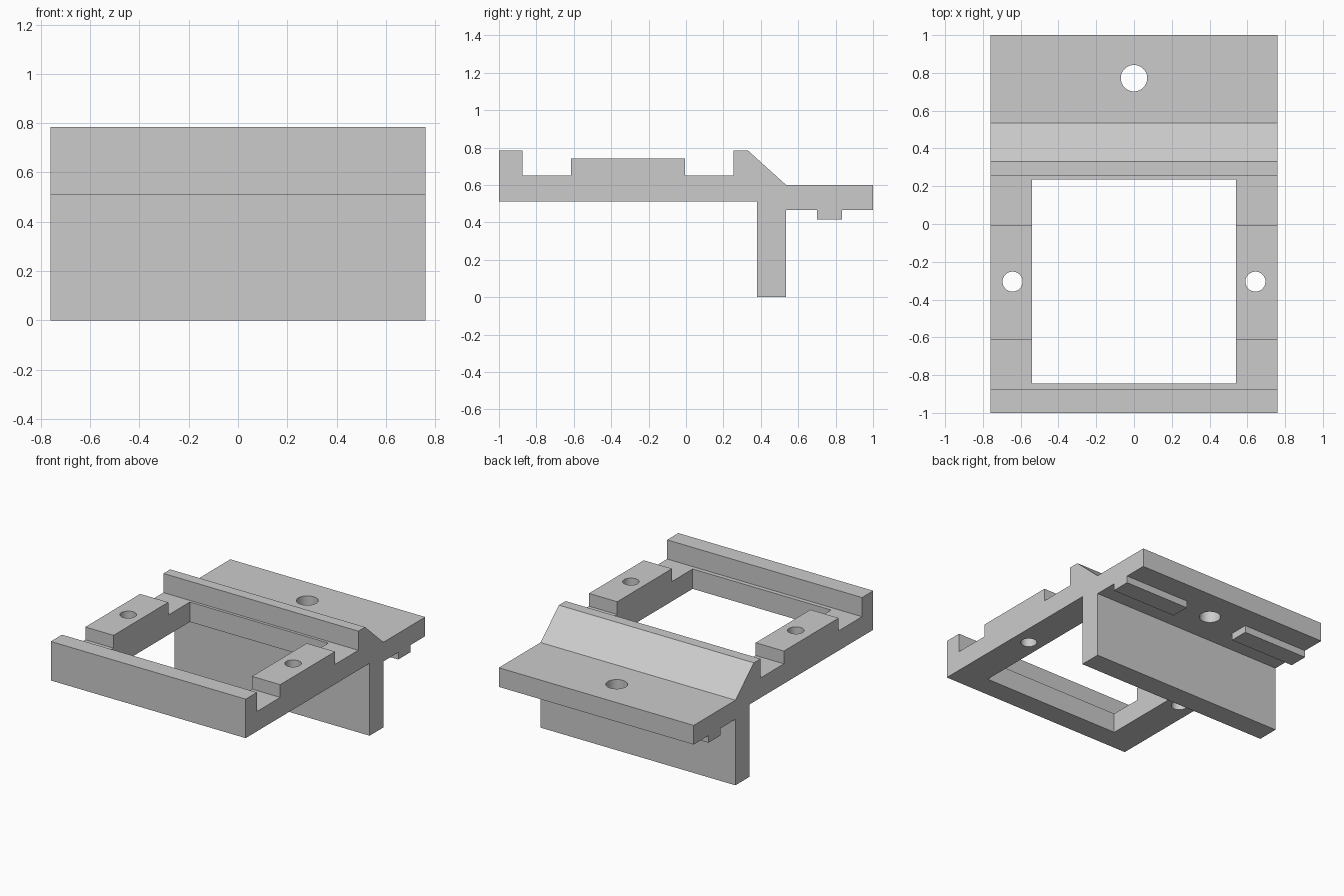
import bpy
import bmesh

if "Cube" in bpy.data.objects:
    bpy.data.objects.remove(bpy.data.objects["Cube"], do_unlink=True)

HALF_WIDTH = 0.76

grey = bpy.data.materials.new("plain grey")
grey.use_nodes = True
colour = (0.6, 0.6, 0.6, 1)
grey.diffuse_color = colour
grey.node_tree.nodes["Principled BSDF"].inputs["Base Color"].default_value = colour


def add_object(name, bm):
    bmesh.ops.recalc_face_normals(bm, faces=bm.faces)
    mesh = bpy.data.meshes.new(name)
    bm.to_mesh(mesh)
    bm.free()
    mesh.materials.append(grey)
    obj = bpy.data.objects.new(name, mesh)
    bpy.context.collection.objects.link(obj)
    return obj


def extrude_profile(name, profile, x0, x1):
    """Sweep a (y, z) outline along x."""
    bm = bmesh.new()
    face = bm.faces.new([bm.verts.new((x0, y, z)) for y, z in profile])
    swept = bmesh.ops.extrude_face_region(bm, geom=[face])["geom"]
    verts = [v for v in swept if isinstance(v, bmesh.types.BMVert)]
    bmesh.ops.translate(bm, vec=(x1 - x0, 0, 0), verts=verts)
    return add_object(name, bm)


def box(name, x0, x1, y0, y1, z0, z1):
    return extrude_profile(name, [(y0, z0), (y1, z0), (y1, z1), (y0, z1)], x0, x1)


def cylinder(name, x, y, radius):
    bm = bmesh.new()
    bmesh.ops.create_cone(bm, cap_ends=True, segments=48,
                          radius1=radius, radius2=radius, depth=2)
    bmesh.ops.translate(bm, vec=(x, y, 0.5), verts=bm.verts)
    return add_object(name, bm)


def cut(target, cutter):
    mod = target.modifiers.new(cutter.name, "BOOLEAN")
    mod.operation = "DIFFERENCE"
    mod.solver = "EXACT"
    mod.object = cutter
    cutter.hide_render = True
    cutter.hide_set(True)
    cutter.display_type = "WIRE"


# Bracket body: front lip, raised pads, sloped ridge, rear shelf, hanging wall
# and the low rib under the shelf
outline = [
    (-1, 0.51), (0.38, 0.51), (0.38, 0), (0.535, 0), (0.535, 0.465),
    (0.70, 0.465), (0.70, 0.415), (0.835, 0.415), (0.835, 0.465), (1, 0.465),
    (1, 0.60), (0.535, 0.60), (0.33, 0.785), (0.255, 0.785), (0.255, 0.65),
    (-0.005, 0.65), (-0.005, 0.74), (-0.615, 0.74), (-0.615, 0.65),
    (-0.875, 0.65), (-0.875, 0.785), (-1, 0.785),
]
body = extrude_profile("bracket_body", outline, -HALF_WIDTH, HALF_WIDTH)

# Square window through the frame
cut(body, box("window_cutter", -0.54, 0.54, -0.845, 0.235, 0.3, 1))

# Gap that splits the rib under the shelf
cut(body, box("rib_gap_cutter", -0.25, 0.25, 0.65, 0.9, 0.3, 0.465))

# Screw holes
cut(body, cylinder("shelf_hole_cutter", 0, 0.772, 0.07))
for side, x in (("left", 0.643), ("right", -0.643)):
    cut(body, cylinder(side + "_hole_cutter", x, -0.305, 0.053))

# Keep walls of the holes smooth and edges crisp
bpy.ops.object.select_all(action="DESELECT")
body.select_set(True)
bpy.context.view_layer.objects.active = body
for mod in list(body.modifiers):
    cutter = mod.object
    bpy.ops.object.modifier_apply(modifier=mod.name)
    bpy.data.objects.remove(cutter, do_unlink=True)
bpy.ops.object.shade_smooth_by_angle()
